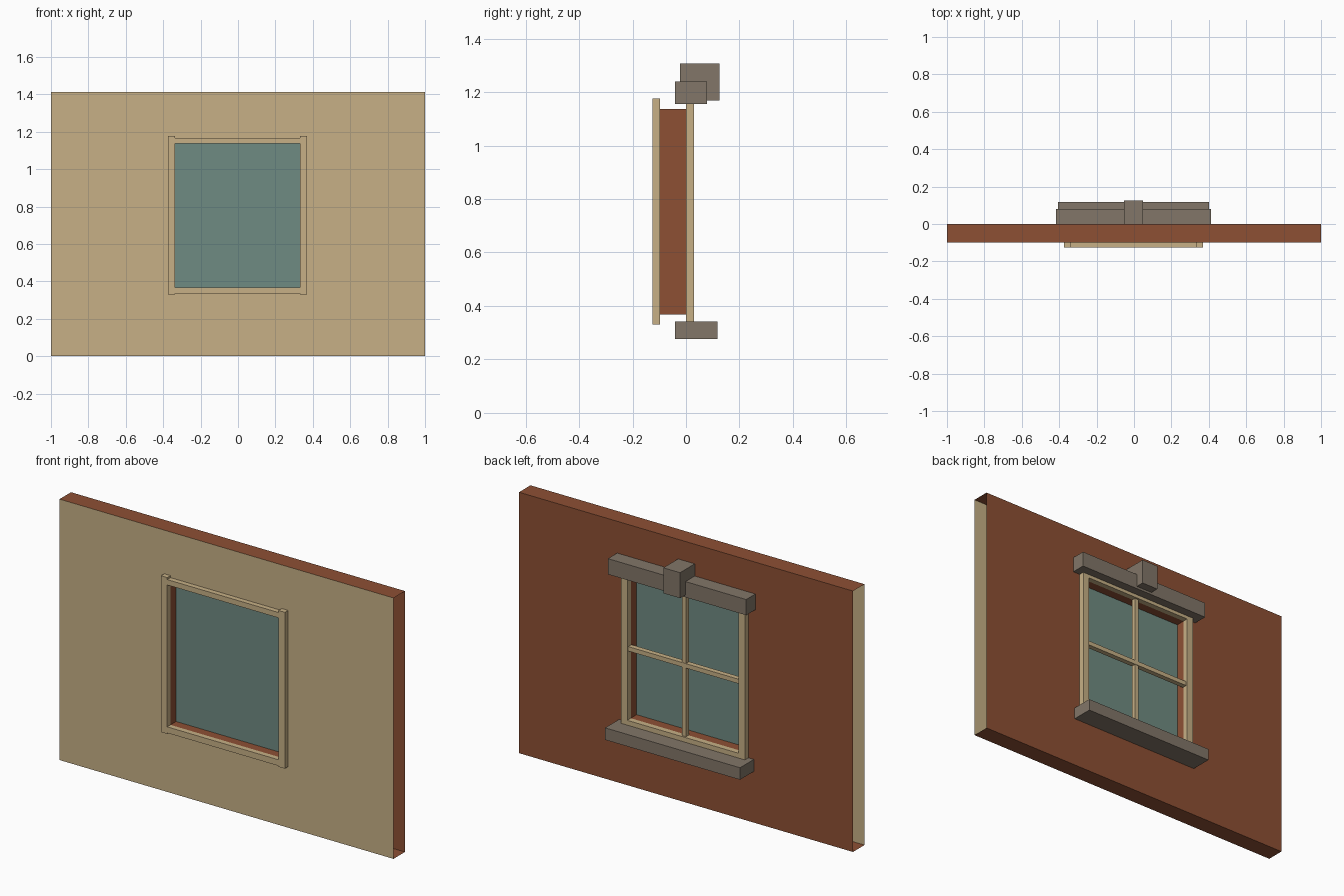
import bpy, bmesh
from mathutils import Vector

if "Cube" in bpy.data.objects:
    bpy.data.objects.remove(bpy.data.objects["Cube"])


def material(name, rgb):
    m = bpy.data.materials.new(name)
    lin = [(c / 255 / 12.92) if c / 255 < 0.04045 else ((c / 255 + 0.055) / 1.055) ** 2.4 for c in rgb]
    m.diffuse_color = (*lin, 1)
    m.use_nodes = True
    m.node_tree.nodes["Principled BSDF"].inputs["Base Color"].default_value = m.diffuse_color
    return m


PLASTER = material("cream_plaster", (199, 176, 134))
BRICK = material("red_brick", (141, 80, 52))
STONE = material("grey_stone", (130, 118, 104))
GLASS = material("teal_glass", (111, 139, 130))

CX = -0.0025                      # window centre line
X0, X1 = CX - 0.333, CX + 0.333   # opening sides
Z0, Z1 = 0.368, 1.136             # opening bottom and top
YF, YB = -0.098, 0.0              # wall faces
H = 1.412                         # wall height


def finish(bm, name, mats):
    me = bpy.data.meshes.new(name)
    bm.to_mesh(me)
    bm.free()
    for m in mats:
        me.materials.append(m)
    ob = bpy.data.objects.new(name, me)
    bpy.context.collection.objects.link(ob)
    return ob


def quad(bm, pts, facing, mat=0):
    f = bm.faces.new([bm.verts.new(p) for p in pts])
    f.normal_update()
    if f.normal.dot(Vector(facing)) < 0:
        f.normal_flip()
    f.material_index = mat


def box(name, x, y, z, mat):
    """Box from (min, max) ranges."""
    bm = bmesh.new()
    bmesh.ops.create_cube(bm, size=1)
    for v in bm.verts:
        v.co = [r[0] + (c + 0.5) * (r[1] - r[0]) for r, c in zip((x, y, z), v.co)]
    return finish(bm, name, [mat])


# Hollow wall, open at both ends, with a lined window opening
bm = bmesh.new()
xs, zs = (-1, X0, X1, 1), (0, Z0, Z1, H)
for y, facing, mat in ((YF, (0, -1, 0), 0), (YB, (0, 1, 0), 1)):
    for i in range(3):
        for k in range(3):
            if (i, k) != (1, 1):
                a, b, c, d = xs[i], xs[i + 1], zs[k], zs[k + 1]
                quad(bm, [(a, y, c), (b, y, c), (b, y, d), (a, y, d)], facing, mat)
for a, b, z, up in ((-1, 1, 0, -1), (-1, 1, H, 1), (X0, X1, Z0, 1), (X0, X1, Z1, -1)):
    quad(bm, [(a, YF, z), (b, YF, z), (b, YB, z), (a, YB, z)], (0, 0, up), 1)
for x, side in ((X0, 1), (X1, -1)):
    quad(bm, [(x, YF, Z0), (x, YB, Z0), (x, YB, Z1), (x, YF, Z1)], (side, 0, 0), 1)
bmesh.ops.remove_doubles(bm, verts=bm.verts, dist=1e-5)
finish(bm, "wall", [PLASTER, BRICK])

# Glass pane halfway through the wall
bm = bmesh.new()
quad(bm, [(X0, -0.05, Z0), (X1, -0.05, Z0), (X1, -0.05, Z1), (X0, -0.05, Z1)], (0, -1, 0))
finish(bm, "glass_pane", [GLASS])


# Frames on both sides of the wall: two posts and two rails each
def frame(prefix, y, post_z, rail_z):
    w = 0.038
    box(prefix + "_left_post", (X0 - w, X0), y, post_z, PLASTER)
    box(prefix + "_right_post", (X1, X1 + w), y, post_z, PLASTER)
    box(prefix + "_bottom_rail", (X0, X1), y, (rail_z[0], Z0), PLASTER)
    box(prefix + "_top_rail", (X0, X1), y, (Z1, rail_z[1]), PLASTER)


frame("inner_frame", (-0.126, YF), (0.33, 1.176), (0.335, 1.165))
frame("outer_frame", (YB, 0.03), (0.33, 1.176), (0.335, 1.165))

# Glazing bars behind the glass
ZM = (Z0 + Z1) / 2
box("vertical_bar", (CX - 0.012, CX + 0.012), (-0.004, 0.02), (Z0, Z1), PLASTER)
box("horizontal_bar", (X0, X1), (-0.006, 0.022), (ZM - 0.012, ZM + 0.012), PLASTER)

# Stone lintel, keystone and sill
box("lintel", (-0.416, 0.412), (-0.041, 0.079), (1.155, 1.24), STONE)
box("keystone", (CX - 0.05, CX + 0.05), (-0.022, 0.126), (1.168, 1.306), STONE)
box("sill", (-0.406, 0.402), (-0.041, 0.118), (0.277, 0.342), STONE)
